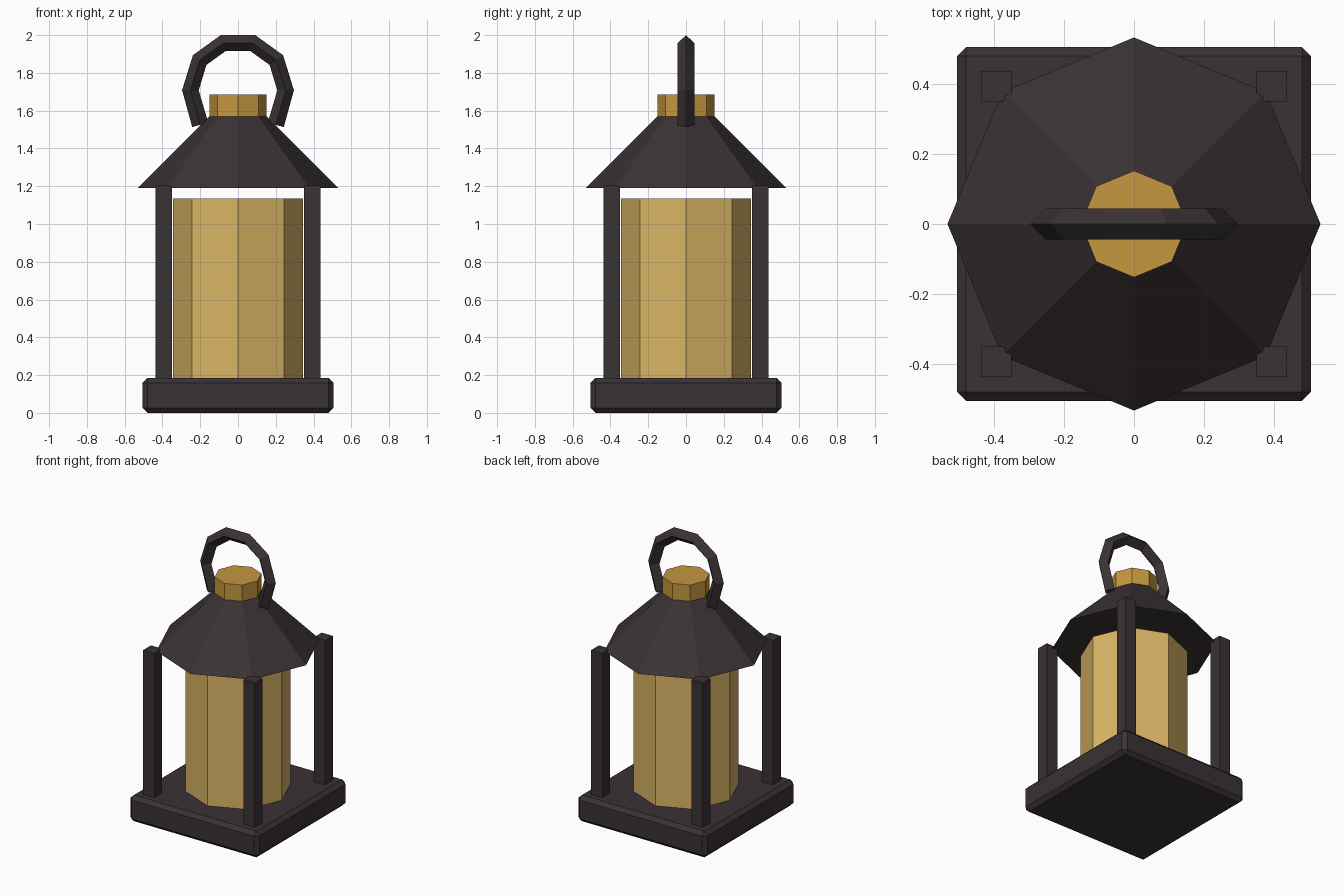
import bpy, bmesh, math
from mathutils import Vector

if "Cube" in bpy.data.objects:
    bpy.data.objects.remove(bpy.data.objects["Cube"])


def material(name, rgb):
    m = bpy.data.materials.new(name)
    m.diffuse_color = (*rgb, 1.0)
    m.use_nodes = True
    m.node_tree.nodes["Principled BSDF"].inputs["Base Color"].default_value = m.diffuse_color
    return m


IRON = material("dark iron", (0.042, 0.032, 0.034))
GLASS = material("amber glass", (0.70, 0.46, 0.13))
BRASS = material("brass", (0.55, 0.31, 0.05))


def finish(name, bm, mat):
    bmesh.ops.recalc_face_normals(bm, faces=bm.faces)
    mesh = bpy.data.meshes.new(name)
    bm.to_mesh(mesh)
    bm.free()
    mesh.materials.append(mat)
    ob = bpy.data.objects.new(name, mesh)
    bpy.context.collection.objects.link(ob)
    return ob


def box(name, x, y, z0, z1, size, mat, bevel=0.0):
    bm = bmesh.new()
    bmesh.ops.create_cube(bm, size=1)
    for v in bm.verts:
        v.co = (x + v.co.x * size, y + v.co.y * size,
                (z0 + z1) / 2 + v.co.z * (z1 - z0))
    if bevel:
        bmesh.ops.bevel(bm, geom=bm.edges[:], offset=bevel, segments=1,
                        affect='EDGES')
    return finish(name, bm, mat)


def octagon(name, r0, r1, z0, z1, mat):
    """Eight-sided prism or frustum with corners on the x and y axes."""
    bm = bmesh.new()
    rings = [[bm.verts.new((r * math.cos(i * math.pi / 4),
                            r * math.sin(i * math.pi / 4), z))
              for i in range(8)] for r, z in ((r0, z0), (r1, z1))]
    for i in range(8):
        j = (i + 1) % 8
        bm.faces.new((rings[0][i], rings[0][j], rings[1][j], rings[1][i]))
    for ring in rings:
        bm.faces.new(ring)
    return finish(name, bm, mat)


# Base slab with chamfered edges
box("base", 0, 0, 0, 0.185, 1.01, IRON, bevel=0.026)

# Four corner posts
for sx, side in ((-1, "left"), (1, "right")):
    for sy, end in ((-1, "front"), (1, "back")):
        box(f"{end}_{side}_post", sx * 0.393, sy * 0.393, 0.18, 1.205, 0.088, IRON)

# Glass body, roof and cap
octagon("glass", 0.343, 0.343, 0.18, 1.135, GLASS)
octagon("roof", 0.532, 0.14, 1.19, 1.58, IRON)
octagon("cap", 0.152, 0.152, 1.57, 1.685, BRASS)

# Carrying handle: diamond section swept along a mirrored open loop
half = [(0.2, 1.525), (0.252, 1.708), (0.203, 1.868), (0.078, 1.958)]
path = [Vector((x, 0, z)) for x, z in half]
path += [Vector((-x, 0, z)) for x, z in reversed(half)]
R = 0.044
bm = bmesh.new()
sections = []
for i, p in enumerate(path):
    dirs = [(path[k + 1] - path[k]).normalized()
            for k in (i - 1, i) if 0 <= k < len(path) - 1]
    t = sum(dirs, Vector()).normalized()
    out = Vector((t.z, 0, -t.x)) * R
    side = Vector((0, R, 0))
    sections.append([bm.verts.new(p + o) for o in (out, side, -out, -side)])
for a, b in zip(sections, sections[1:]):
    for k in range(4):
        n = (k + 1) % 4
        bm.faces.new((a[k], a[n], b[n], b[k]))
bm.faces.new(sections[0])
bm.faces.new(sections[-1])
finish("handle", bm, IRON)
